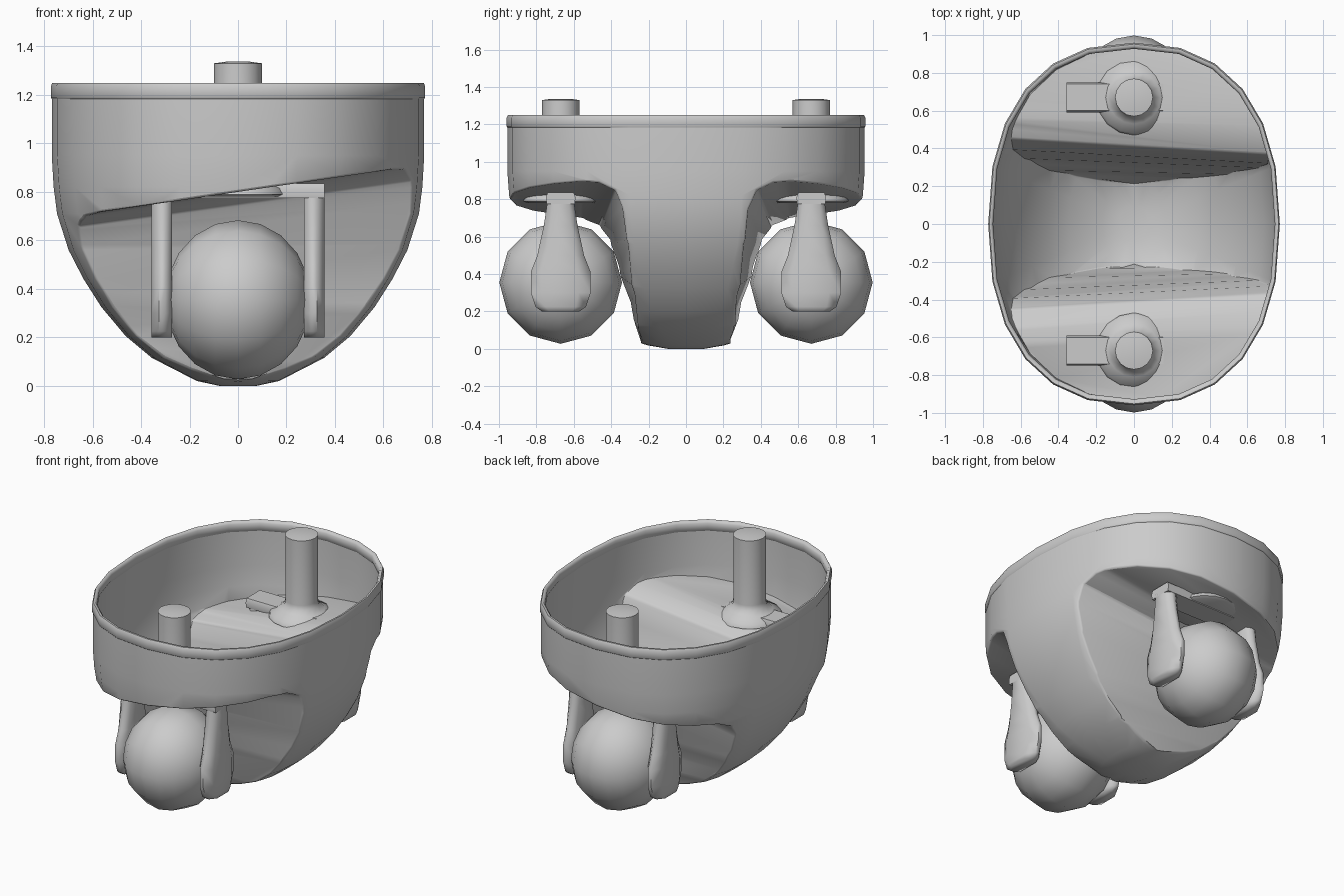
import bpy, bmesh
from math import sin, cos, pi, radians, copysign

if "Cube" in bpy.data.objects:
    bpy.data.objects.remove(bpy.data.objects["Cube"])

HX, HY = 0.772, 0.96


def finish(name, bm, angle=40):
    bmesh.ops.recalc_face_normals(bm, faces=bm.faces[:])
    me = bpy.data.meshes.new(name)
    bm.to_mesh(me)
    bm.free()
    ob = bpy.data.objects.new(name, me)
    bpy.context.collection.objects.link(ob)
    smooth(ob, angle)
    return ob


def activate(ob):
    bpy.ops.object.select_all(action='DESELECT')
    ob.select_set(True)
    bpy.context.view_layer.objects.active = ob


def smooth(ob, angle=40):
    activate(ob)
    bpy.ops.object.shade_smooth_by_angle(angle=radians(angle))


def loft(bm, rings, closed=False):
    """Skin a list of equal-length rings; cap the ends, or join them if closed."""
    vs = [[bm.verts.new(p) for p in r] for r in rings]
    n = len(vs[0])
    for a, b in zip(vs, vs[1:] + (vs[:1] if closed else [])):
        for i in range(n):
            bm.faces.new((a[i], a[(i + 1) % n], b[(i + 1) % n], b[i]))
    if not closed:
        bm.faces.new(vs[0])
        bm.faces.new(vs[-1])


def oval(s, z, n=24):
    def p(v):
        return copysign(abs(v) ** 0.85, v)
    return [(s * HX * p(cos(2 * pi * i / n)), s * HY * p(sin(2 * pi * i / n)), z)
            for i in range(n)]


def turned(profile, y, n=16):
    return [[(r * cos(2 * pi * i / n), y + r * sin(2 * pi * i / n), z)
             for i in range(n)] for r, z in profile]


# Bowl-shaped hull
bm = bmesh.new()
loft(bm, [oval(s, z) for s, z in [
    (0.10, 0.0), (0.22, 0.02), (0.46, 0.115), (0.60, 0.205), (0.73, 0.325),
    (0.825, 0.44), (0.905, 0.56), (0.967, 0.71), (0.985, 0.82), (0.995, 0.95),
    (0.995, 1.20)]])
hull = finish("hull_shell", bm)

# Rolled lip around the open top
bm = bmesh.new()
loft(bm, [oval(s, z) for s, z in [
    (0.993, 1.18), (1.0, 1.19), (1.0, 1.235), (0.992, 1.25), (0.978, 1.25),
    (0.966, 1.235), (0.966, 1.20), (0.978, 1.18)]], closed=True)
finish("hull_lip", bm, 60)

# Wheel-well cutter: slanted roof, mirrored front and back
bm = bmesh.new()
well = [(0.19, -0.2), (0.225, 0.02), (0.285, 0.27), (0.335, 0.50), (0.37, 0.66),
        (0.42, 0.75), (0.51, 0.79), (0.62, 0.80), (1.3, 0.80), (1.3, -0.2)]
for side in (-1, 1):
    loft(bm, [[(x, side * (y - 0.08 * x * max(z, 0)), z + 0.147 * x * max(z, 0) / 0.8)
               for y, z in well] for x in (-1.0, 1.0)])
bmesh.ops.triangulate(bm, faces=bm.faces[:])
cutter = finish("well_cutter", bm)
cutter.hide_render = True

activate(hull)
cut = hull.modifiers.new("wells", 'BOOLEAN')
cut.object = cutter
cut.operation = 'DIFFERENCE'
cut.solver = 'EXACT'
bpy.ops.object.modifier_apply(modifier=cut.name)
bpy.data.objects.remove(cutter)

# Open the top, soften the well openings and give the shell its thickness
bm = bmesh.new()
bm.from_mesh(hull.data)
lid = [f for f in bm.faces if min(v.co.z for v in f.verts) > 1.19]
bmesh.ops.delete(bm, geom=lid, context='FACES')
bmesh.ops.remove_doubles(bm, verts=bm.verts[:], dist=0.018)
opening = [e for e in bm.edges if len(e.link_faces) == 2
           and e.calc_face_angle(0) > radians(42)
           and max(v.co.z for v in e.verts) < 1.0]
bmesh.ops.bevel(bm, geom=opening, offset=0.022, segments=2, profile=0.5,
                affect='EDGES', clamp_overlap=True)
bm.to_mesh(hull.data)
bm.free()
wall = hull.modifiers.new("thickness", 'SOLIDIFY')
wall.thickness = 0.012
wall.offset = -1
bpy.ops.object.modifier_apply(modifier=wall.name)
smooth(hull)

# Casters, one at each end
for label, y0 in (("front", -0.67), ("back", 0.67)):
    # Ball wheel with its axle along x
    bpy.ops.mesh.primitive_uv_sphere_add(segments=12, ring_count=10, radius=0.328,
                                         location=(0, y0, 0.355),
                                         rotation=(0, pi / 2, 0))
    wheel = bpy.context.object
    wheel.name = label + "_ball_wheel"
    wheel.scale.z = 0.92
    smooth(wheel, 60)

    # Swivel stem with flared collar
    bm = bmesh.new()
    loft(bm, turned([(0.18, 0.78), (0.20, 0.79), (0.19, 0.815), (0.14, 0.84),
                     (0.105, 0.87), (0.10, 0.90), (0.10, 1.33), (0.05, 1.337)], y0))
    finish(label + "_swivel_stem", bm, 50)

    # Fork crown bar
    bm = bmesh.new()
    loft(bm, [[(x, y0 + y, z) for y, z in
               [(-0.075, 0.775), (0.075, 0.775), (0.08, 0.81), (0.07, 0.835),
                (-0.07, 0.835), (-0.08, 0.81)]] for x in (-0.357, 0.357)])
    finish(label + "_fork_crown", bm)

    # Fork arms, widening at the axle with softened outer edges
    bm = bmesh.new()
    for side in (-1, 1):
        rings = []
        for w, z in [(0.10, 0.20), (0.135, 0.225), (0.16, 0.30), (0.16, 0.41),
                     (0.125, 0.50), (0.09, 0.66), (0.075, 0.76), (0.07, 0.80)]:
            rings.append([(side * x, y0 + k * w, z) for x, k in
                          [(0.272, -0.75), (0.272, 0.75), (0.30, 1), (0.325, 1),
                           (0.357, 0.6), (0.357, -0.6), (0.325, -1), (0.30, -1)]])
        loft(bm, rings)
    finish(label + "_fork_arms", bm, 60)
